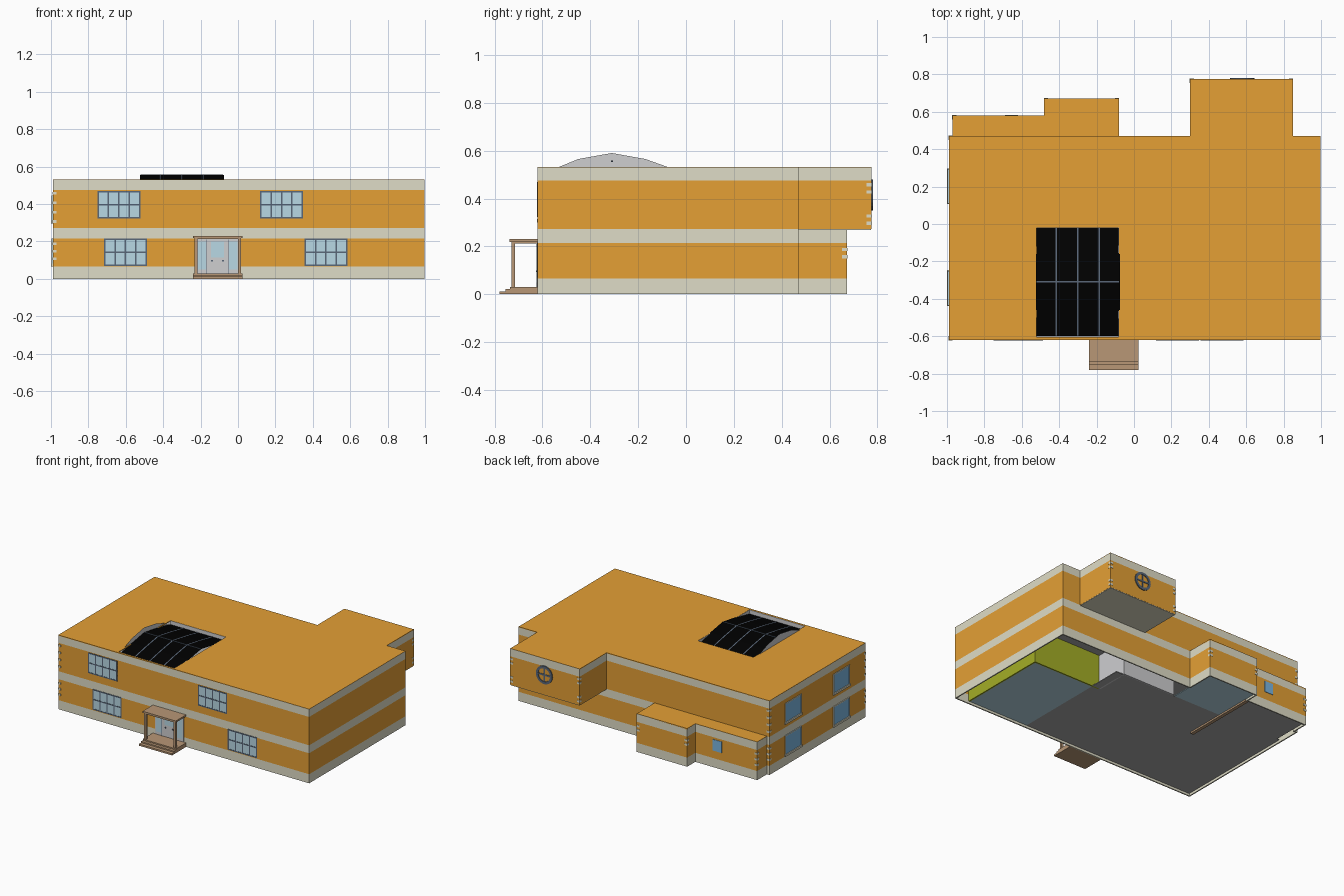
import bpy, bmesh, math
from mathutils import Matrix

if "Cube" in bpy.data.objects:
    bpy.data.objects.remove(bpy.data.objects["Cube"])

COLOURS = {
    "ochre": (0.78, 0.35, 0.036), "pale stone": (0.74, 0.72, 0.57),
    "brown wood": (0.48, 0.31, 0.18), "pale blue": (0.48, 0.69, 0.78),
    "slate frame": (0.10, 0.135, 0.19), "black": (0.0, 0.0, 0.0),
    "mid grey": (0.40, 0.40, 0.40), "window blue": (0.20, 0.47, 0.75),
    "green": (0.37, 0.42, 0.02), "light grey": (0.62, 0.62, 0.63)}
MATS = {}
for n, c in COLOURS.items():
    MATS[n] = bpy.data.materials.new(n)
    MATS[n].diffuse_color = (*c, 1)


def finish(name, bm, *mats):
    me = bpy.data.meshes.new(name)
    bm.to_mesh(me)
    bm.free()
    for m in mats:
        me.materials.append(MATS[m])
    ob = bpy.data.objects.new(name, me)
    bpy.context.collection.objects.link(ob)
    return ob


def boxes(name, mat, spans):
    """One object from several boxes given as (x0, x1, y0, y1, z0, z1)."""
    bm = bmesh.new()
    for x0, x1, y0, y1, z0, z1 in spans:
        m = Matrix.Translation(((x0 + x1) / 2, (y0 + y1) / 2, (z0 + z1) / 2))
        m = m @ Matrix.Diagonal((x1 - x0, y1 - y0, z1 - z0, 1))
        bmesh.ops.create_cube(bm, size=1, matrix=m)
    return finish(name, bm, mat)


def banded_walls(name, outline, levels):
    """Walls around an outline; bands by level: (z, material of band above)."""
    bm = bmesh.new()
    rings = [[bm.verts.new((x, y, z)) for x, y in outline] for z, _ in levels]
    n = len(outline)
    for k in range(len(levels) - 1):
        for i in range(n):
            j = (i + 1) % n
            f = bm.faces.new((rings[k][i], rings[k][j], rings[k + 1][j], rings[k + 1][i]))
            f.material_index = levels[k][1]
    ob = finish(name, bm, "ochre", "pale stone")
    mod = ob.modifiers.new("thickness", "SOLIDIFY")
    mod.thickness, mod.offset = 0.012, -1


# --- outer walls, one ring per storey
L, R, F, B = -0.99, 0.998, -0.62, 0.47
banded_walls("lower_walls", [(L, F), (R, F), (R, B), (-.08, B), (-.08, .672), (-.48, .672),
                             (-.48, .58), (-.97, .58), (-.97, B), (L, B)],
             [(0, 1), (.065, 0), (.215, 1), (.272, 1)])
banded_walls("upper_walls", [(L, F), (R, F), (R, B), (.85, B), (.85, .775), (.3, .775), (.3, B), (L, B)],
             [(.272, 0), (.475, 1), (.53, 1)])

# --- roofs, with the opening for the skylight
boxes("main_roof", "ochre", [(L, -.52, F, B, .526, .531), (-.08, R, F, B, .526, .531),
                             (-.52, -.08, -.02, B, .526, .531), (-.52, -.08, F, -.605, .526, .531),
                             (.3, .85, B, .775, .526, .531)])
boxes("lower_roof", "ochre", [(-.97, -.48, B, .58, .265, .2735), (-.48, -.08, B, .672, .265, .2735)])

# --- floors
boxes("upper_floor", "mid grey", [(L + .012, R - .012, F + .012, B - .01, .262, .27)])
boxes("bay_underside", "pale stone", [(.301, .849, B, .774, .268, .274)])
boxes("ground_floor", "mid grey", [(-.978, .4, -.608, .3, .014, .02), (-.958, -.49, .3, .568, .014, .02)])
boxes("tiled_floor", "pale blue", [(.4, .88, -.608, .05, .014, .02), (-.475, -.092, .3, .66, .014, .02)])

# --- inside walls
boxes("green_partition", "green", [(.345, .88, .05, .06, .014, .262), (.88, .89, -.608, .06, .014, .262)])
boxes("grey_partition", "light grey", [(.335, .345, .06, .3, .014, .262), (-.08, .345, .3, .31, .014, .262)])
boxes("wood_partition", "brown wood", [(-.495, -.47, .01, .568, .002, .262)])


def placed(side, u0, u1, d, z0, z1):
    """Thin plate on the front, back or left wall, standing d proud of it."""
    plane, kind = side
    if kind == "left":
        return (plane - d, plane + .002, u0, u1, z0, z1)
    if kind == "back":
        return (u0, u1, plane - .002, plane + d, z0, z1)
    return (u0, u1, plane - d, plane + .002, z0, z1)


def window(name, side, u0, u1, z0, z1, cols, rows, glass, frame, t, proud):
    boxes(name + "_glass", glass, [placed(side, u0, u1, proud / 2, z0, z1)])
    bars = []
    for i in range(cols + 1):
        u = u0 + (u1 - u0 - t) * i / cols
        bars.append(placed(side, u, u + t, proud, z0, z1))
    for i in range(rows + 1):
        z = z0 + (z1 - z0 - t) * i / rows
        bars.append(placed(side, u0, u1, proud, z, z + t))
    boxes(name + "_frame", frame, bars)


# --- windows
front, left, back = (F, "front"), (L, "left"), (.58, "back")
for i, (x, z) in enumerate([(-.752, .323), (.118, .323), (-.717, .07), (.355, .07)]):
    window(f"front_window_{i}", front, x, x + .23, z, z + .147, 4, 2, "pale blue", "slate frame", .008, .003)
for i, (y, z) in enumerate([(-.435, .305), (.11, .305), (-.435, .075), (.11, .075)]):
    window(f"left_window_{i}", left, y, y + .185, z, z + .14, 1, 1, "window blue", "pale stone", .006, .006)
    boxes(f"left_sill_{i}", "pale stone", [placed(left, y - .003, y + .188, .009, z - .008, z + .006)])
boxes("back_window_glass", "window blue", [placed(back, -.69, -.62, .003, .12, .2)])

# --- round window at the back
cx, cy, cz = .578, .775, .415
bm = bmesh.new()
bmesh.ops.create_circle(bm, cap_ends=True, radius=.058, segments=24,
                        matrix=Matrix.Translation((cx, cy + .002, cz)) @ Matrix.Rotation(-math.pi / 2, 4, "X"))
finish("round_window_glass", bm, "ochre")
bm = bmesh.new()
profile = [(.047, 0), (.047, .006), (.065, .006), (.065, 0)]
rings = []
for i in range(24):
    a = 2 * math.pi * i / 24
    rings.append([bm.verts.new((cx + r * math.cos(a), cy + d, cz + r * math.sin(a))) for r, d in profile])
for i in range(24):
    for k in range(3):
        bm.faces.new((rings[i][k], rings[i][k + 1], rings[(i + 1) % 24][k + 1], rings[(i + 1) % 24][k]))
bmesh.ops.recalc_face_normals(bm, faces=bm.faces)
finish("round_window_ring", bm, "slate frame")
boxes("round_window_bars", "slate frame", [(cx - .052, cx + .052, cy, cy + .005, cz - .006, cz + .006),
                                           (cx - .006, cx + .006, cy, cy + .005, cz - .052, cz + .052)])

# --- small corner stones set almost flush in the ochre bands
stones = []
for x, y, zs in [(L, F, (.1, .14, .18, .3, .35, .4, .45)), (L, B, (.1, .14, .18, .3, .35, .4, .45)),
                 (.3, .775, (.29, .32, .42, .45)), (.83, .775, (.29, .32, .42, .45)),
                 (-.48, .672, (.15, .18)), (-.1, .672, (.15, .18)), (-.97, .58, (.1, .14, .18))]:
    east = .001 if x in (.83, -.1) else 0
    stones += [(x - .002, x + .02 + east, y - .02 if y > 0 else y - .002,
                y + .002 if y > 0 else y + .02, z, z + .014) for z in zs]
boxes("corner_stones", "pale stone", stones)

# --- arched skylight: folded black sheet, glazing bars and one end gable
arch = [(-.6, .503), (-.45, .533), (-.31, .556), (-.17, .533), (-.02, .503)]


def arch_strip(name, mat, x0, x1, lift):
    bm = bmesh.new()
    rows = [[bm.verts.new((x, y, z + lift)) for x in (x0, x1)] for y, z in arch]
    for a, b in zip(rows, rows[1:]):
        bm.faces.new((a[0], a[1], b[1], b[0]))
    finish(name, bm, mat)


arch_strip("skylight_sheet", "black", -.525, -.075, 0)
for i, x in enumerate((-.415, -.3, -.185)):
    arch_strip(f"skylight_bar_{i}", "slate frame", x - .004, x + .004, .002)
boxes("skylight_ridge", "slate frame", [(-.52, -.08, -.314, -.306, .553, .558)])
bm = bmesh.new()
gable = [(-.58, .5), (-.535, .53), (-.45, .565), (-.31, .59), (-.17, .565), (-.08, .533), (-.03, .5)]
bm.faces.new([bm.verts.new((-.5265, y, z)) for y, z in gable])
finish("skylight_gable", bm, "light grey")
# lining of the roof opening
boxes("skylight_lining", "light grey", [(-.52, -.08, -.607, -.603, .48, .53), (-.52, -.08, -.022, -.018, .48, .53),
                                        (-.082, -.078, -.605, -.02, .48, .53)])

# --- porch
boxes("porch_steps", "brown wood", [(-.24, .023, -.78, F, 0, .012), (-.24, .023, -.755, F, .012, .021),
                                    (-.24, .023, -.735, F, .021, .03)])
boxes("porch_canopy", "brown wood", [(-.24, .023, -.737, F, .218, .23), (-.232, .015, -.73, F, .212, .218)])
boxes("porch_posts", "brown wood", [(x, x + .016, -.73, -.714, .03, .214) for x in (-.232, -.001)])

# --- entrance
boxes("entrance_panel", "light grey", [(-.222, .005, F - .002, F, .03, .214)])
boxes("entrance_glass", "pale blue", [(-.214, -.17, F - .004, F, .05, .2), (-.047, -.003, F - .004, F, .05, .2),
                                      (-.145, -.075, F - .004, F, .115, .2)])
boxes("door_trim", "slate frame", [(x, x + .003, F - .005, F, .03, .21) for x in (-.168, -.053)])
boxes("door_knobs", "slate frame", [(x, x + .01, F - .007, F, .093, .1) for x in (-.145, -.085)])

for m in bpy.data.materials:
    if m.users and not m.is_grease_pencil:
        m.use_nodes = True
        m.node_tree.nodes["Principled BSDF"].inputs["Base Color"].default_value = m.diffuse_color
